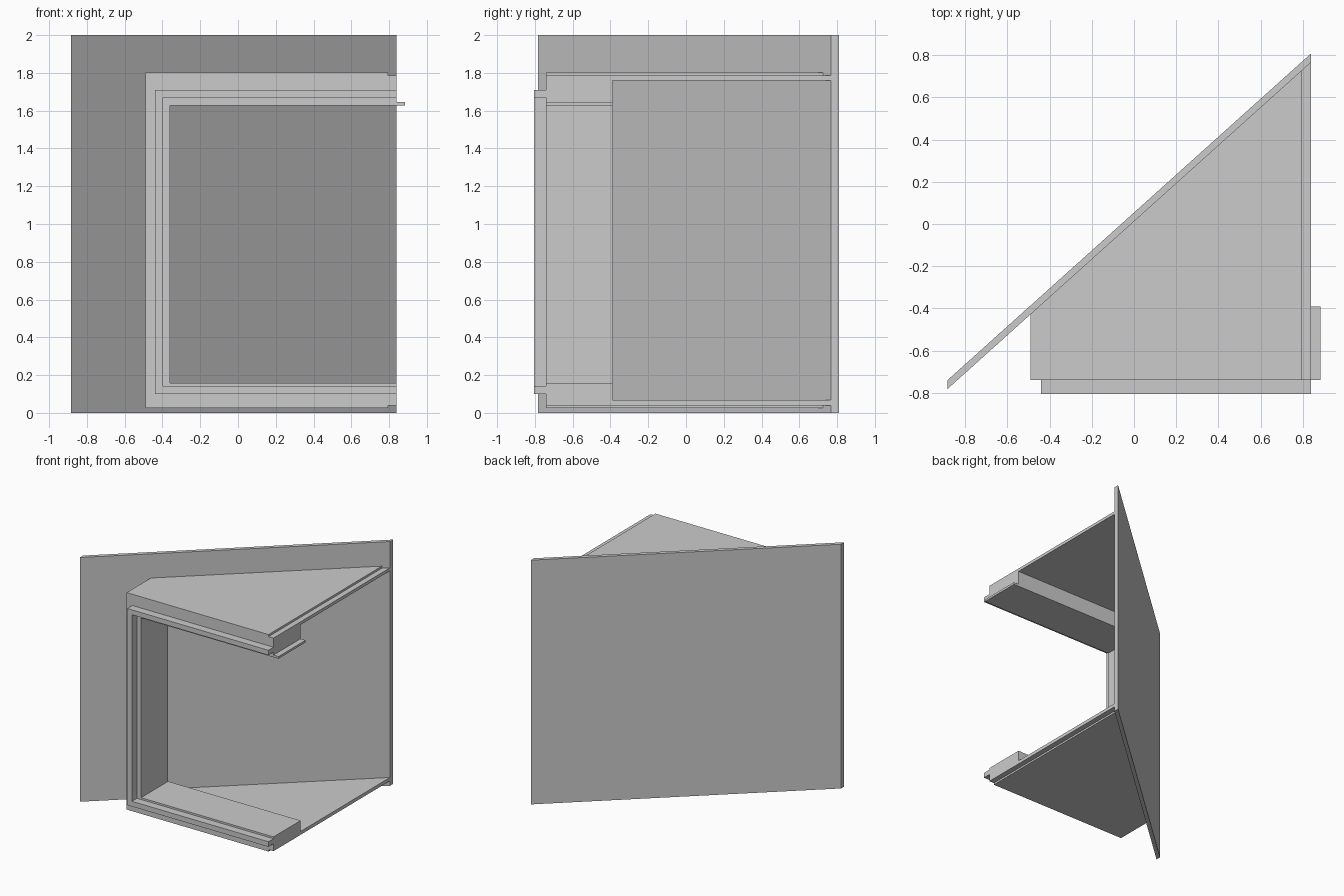
import bpy
import bmesh

cube = bpy.data.objects.get("Cube")
if cube:
    bpy.data.objects.remove(cube, do_unlink=True)

GREY = (0.6, 0.6, 0.6, 1)
mat = bpy.data.materials.new("light grey")
mat.use_nodes = True
mat.diffuse_color = GREY
mat.node_tree.nodes["Principled BSDF"].inputs["Base Color"].default_value = GREY


def prism(name, plan, z0, z1):
    """Extrude a plan outline (x, y) from z0 up to z1."""
    bm = bmesh.new()
    base = bm.faces.new([bm.verts.new((x, y, z0)) for x, y in plan])
    ext = bmesh.ops.extrude_face_region(bm, geom=[base])
    top = [v for v in ext["geom"] if isinstance(v, bmesh.types.BMVert)]
    bmesh.ops.translate(bm, verts=top, vec=(0, 0, z1 - z0))
    bmesh.ops.recalc_face_normals(bm, faces=bm.faces)
    mesh = bpy.data.meshes.new(name)
    bm.to_mesh(mesh)
    bm.free()
    mesh.materials.append(mat)
    obj = bpy.data.objects.new(name, mesh)
    bpy.context.collection.objects.link(obj)
    return obj


def box(name, x0, x1, y0, y1, z0, z1):
    return prism(name, [(x0, y0), (x1, y0), (x1, y1), (x0, y1)], z0, z1)


LEFT, RIGHT = -0.49, 0.84       # outer sides of the niche
FRONT, BACK = -0.74, -0.39      # depth of the frame
LIP = -0.805                    # front of the lip
RIM = 0.795                     # start of the stepped edge
INNER = -0.36                   # inside of the jamb
THICK = 0.042                   # diagonal panel thickness along y


def diag(x):
    """Front surface of the diagonal panel."""
    return -0.783 + (x + 0.885) * 0.8985


# Diagonal back panel
prism("diagonal_panel",
      [(-0.885, diag(-0.885)), (RIGHT, diag(RIGHT)),
       (RIGHT, diag(RIGHT) + THICK), (-0.885, diag(-0.885) + THICK)], 0, 2)

# Top and bottom decks, each with a stepped right edge
deck = [(LEFT, FRONT), (RIM, FRONT), (RIM, diag(RIM)), (LEFT, diag(LEFT))]
edge = [(RIM, FRONT), (RIGHT, FRONT), (RIGHT, diag(RIGHT)), (RIM, diag(RIM))]
prism("top_deck", deck, 1.76, 1.802)
prism("top_deck_edge", edge, 1.76, 1.785)
prism("bottom_deck", deck, 0.025, 0.068)
prism("bottom_deck_edge", edge, 0.04, 0.068)

# Frame: jamb trimmed against the panel, header and sill
corner_x = -0.885 + (BACK + 0.783) / 0.8985
prism("jamb", [(LEFT, FRONT), (INNER, FRONT), (INNER, BACK),
               (corner_x, BACK), (LEFT, diag(LEFT))], 0.068, 1.76)
box("header", INNER, RIGHT, FRONT, BACK, 1.628, 1.76)
box("sill", INNER, RIGHT, FRONT, BACK, 0.068, 0.157)

# Raised lip around the opening
box("lip_side", -0.44, -0.398, LIP, FRONT, 0.1, 1.71)
box("lip_top", -0.398, RIGHT, LIP, FRONT, 1.67, 1.71)
box("lip_bottom", -0.398, RIGHT, LIP, FRONT, 0.1, 0.142)

# Small tab at the end of the header
box("header_tab", RIGHT, 0.885, FRONT, BACK, 1.628, 1.646)
